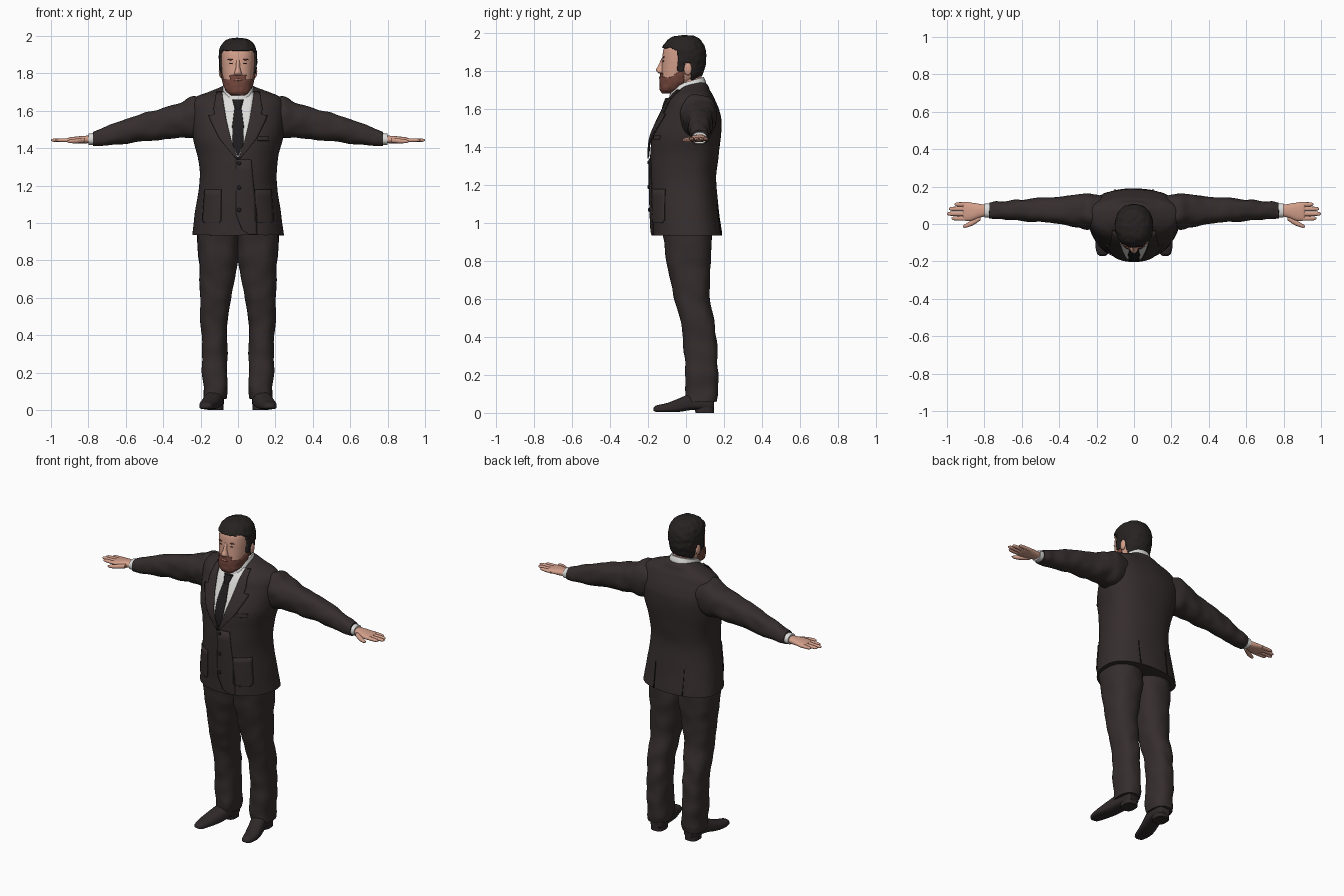
import bpy, bmesh, math
from mathutils import Vector, noise

cube = bpy.data.objects.get("Cube")
if cube:
    bpy.data.objects.remove(cube)


def material(name, rgb):
    m = bpy.data.materials.new(name)
    m.use_nodes = True
    m.diffuse_color = (*rgb, 1)
    m.node_tree.nodes["Principled BSDF"].inputs["Base Color"].default_value = (*rgb, 1)
    return m


SUIT = material("dark suit cloth", (.037, .027, .027))
TIE = material("black silk", (.014, .012, .013))
SHIRT = material("white shirt cloth", (.72, .72, .71))
SKIN = material("skin", (.66, .35, .26))
BEARD = material("brown beard", (.17, .062, .045))
HAIR = material("dark hair", (.02, .016, .016))
SHOE = material("dark leather", (.028, .021, .022))
LIPS = material("lips", (.42, .17, .13))


def finish(name, bm, mat, mirror=False, thick=0, offset=0):
    me = bpy.data.meshes.new(name)
    bm.to_mesh(me)
    bm.free()
    me.materials.append(mat)
    me.polygons.foreach_set("use_smooth", [True] * len(me.polygons))
    me.set_sharp_from_angle(angle=math.radians(50))
    ob = bpy.data.objects.new(name, me)
    bpy.context.scene.collection.objects.link(ob)
    if thick:
        mod = ob.modifiers.new("Thickness", "SOLIDIFY")
        mod.thickness, mod.offset = thick, offset
    if mirror:
        ob.modifiers.new("Mirror", "MIRROR")
    return ob


def smooth(rings, steps):
    """Hermite interpolation of cross-sections along their first value."""
    last = len(rings) - 1

    def slope(i, c):
        a, b = rings[max(i - 1, 0)], rings[min(i + 1, last)]
        return (b[c] - a[c]) / (b[0] - a[0])
    out = []
    for i in range(last):
        p, q = rings[i], rings[i + 1]
        h = q[0] - p[0]
        for j in range(steps):
            t = j / steps
            e = t * t * (3 - 2 * t)
            out.append([p[0] + h * t] + [
                p[c] * (1 - e) + q[c] * e + h * slope(i, c) * t * (1 - t) ** 2
                - h * slope(i + 1, c) * t * t * (1 - t) for c in range(1, 5)])
    return out + [list(rings[-1])]


def sym(rows):
    """Rows (z, half width, front, back) to full cross-sections."""
    return [(z, -w, w, f, b) for z, w, f, b in rows]


def loft(name, rings, mat, axis="z", n=2.3, k=.5, seg=32, steps=5, tilt=0,
         fold=0, freq=14, grow=0, keep=None, **kw):
    bm = bmesh.new()
    loops = []
    for s, u0, u1, v0, v1 in smooth(rings, steps):
        cu, cv, loop = (u0 + u1) / 2, v0 + k * (v1 - v0), []
        for i in range(seg):
            a = math.tau * i / seg
            x, y = (math.copysign(abs(w) ** (2 / n), w) for w in (math.cos(a), math.sin(a)))
            u = cu + x * (u1 - u0) / 2
            v = cv + y * (v1 - cv if y > 0 else cv - v0)
            loop.append(bm.verts.new({"x": (s, u, v), "y": (u, s, v), "z": (u, v, s + tilt * v)}[axis]))
        loops.append(loop)
    for a, b in zip(loops, loops[1:]):
        for i in range(seg):
            j = (i + 1) % seg
            bm.faces.new((a[i], a[j], b[j], b[i]))
    bm.faces.new(loops[0])
    bm.faces.new(loops[-1])
    bmesh.ops.recalc_face_normals(bm, faces=bm.faces[:])
    bm.normal_update()
    moves = [v.normal * (grow + fold * noise.noise(v.co * freq)) for v in bm.verts]
    for v, d in zip(bm.verts, moves):
        v.co += d
    if keep:
        drop = [f for f in bm.faces if not keep(*f.calc_center_median())]
        bmesh.ops.delete(bm, geom=drop, context="FACES")
    return finish(name, bm, mat, **kw)


def ball(name, at, size, mat, mirror=False):
    bm = bmesh.new()
    bmesh.ops.create_uvsphere(bm, u_segments=16, v_segments=10, radius=1)
    for v in bm.verts:
        v.co = Vector(at) + v.co * Vector(size)
    return finish(name, bm, mat, mirror)


# Jacket body
TN, TK = 2.25, .6
TORSO = sym([(.935, .245, -.18, .19), (1.05, .23, -.185, .175), (1.23, .206, -.19, .16),
             (1.35, .215, -.188, .172), (1.45, .24, -.18, .184), (1.55, .252, -.14, .186),
             (1.60, .252, -.115, .172), (1.64, .248, -.095, .155), (1.675, .225, -.068, .14),
             (1.70, .165, -.045, .125), (1.725, .10, -.025, .115), (1.74, .07, -.01, .10)])
loft("jacket_body", TORSO, SUIT, n=TN, k=TK, seg=64, fold=.003, freq=9)
DENSE = smooth(TORSO, 5)


def body_y(x, z, back):
    """Depth of the jacket surface at a given width and height."""
    for p, q in zip(DENSE, DENSE[1:]):
        if z <= q[0]:
            break
    t = min(max((z - p[0]) / (q[0] - p[0]), 0), 1)
    w, f, b = (p[c] + t * (q[c] - p[c]) for c in (2, 3, 4))
    c = f + TK * (b - f)
    return c + ((b if back else f) - c) * (1 - min(abs(x) / w, .98) ** TN) ** (1 / TN)


def panel(name, rows, lift, mat, back=False, mirror=False, thick=.004):
    """Thin plate following the jacket; rows are (z, x from, x to), rising."""
    bm = bmesh.new()
    grid, cols, sub = [], 8, 5
    for i, (p, q) in enumerate(zip(rows, rows[1:])):
        for j in range(sub + (i == len(rows) - 2)):
            z, a, b = (m + (o - m) * j / sub for m, o in zip(p, q))
            xs = [a + (b - a) * c / cols for c in range(cols + 1)]
            grid.append([bm.verts.new((x, body_y(x, z, back) + (lift if back else -lift), z)) for x in xs])
    for lo, hi in zip(grid, grid[1:]):
        for c in range(cols):
            f = [lo[c], lo[c + 1], hi[c + 1], hi[c]]
            bm.faces.new(f[::-1] if back else f)
    return finish(name, bm, mat, mirror, thick)


# Shirt front, tie and jacket details
panel("shirt_front", [(1.35, -.003, .003), (1.45, -.05, .05), (1.55, -.07, .07), (1.70, -.09, .09)], .006, SHIRT)
panel("tie", [(1.36, -.004, .004), (1.42, -.028, .028), (1.52, -.031, .031), (1.62, -.018, .018)], .011, TIE)
loft("tie_knot", sym([(1.60, .015, -.128, -.09), (1.63, .024, -.12, -.08), (1.66, .03, -.108, -.07)]), TIE, seg=16)
panel("lapels", [(1.34, .0, .008), (1.45, .038, .098), (1.55, .062, .148), (1.575, .066, .156),
                 (1.58, .067, .125), (1.61, .072, .13), (1.70, .086, .115)], .012, SUIT, mirror=True, thick=.007)
panel("front_overlap", [(.94, .06, .1), (.965, .02, .1), (1.05, -.012, .1), (1.34, -.012, .07)], .005, SUIT)
panel("patch_pockets", [(1.0, .10, .18), (1.015, .09, .19), (1.18, .09, .178)], .005, SUIT, mirror=True)
panel("breast_pocket", [(1.44, .105, .165), (1.462, .105, .165)], .006, SUIT)
panel("back_vents", [(.938, .098, .104), (1.1, .1, .102)], .004, TIE, back=True, mirror=True)
for i, z in enumerate((1.32, 1.19, 1.07)):
    ball(f"button_{i + 1}", (.006, body_y(0, z, False) - .009, z), (.011, .005, .011), TIE)

# Sleeves, cuffs and hands
loft("sleeves", [(.17, -.02, .15, 1.47, 1.66), (.24, -.03, .165, 1.455, 1.675), (.30, -.02, .16, 1.455, 1.65),
                 (.40, .0, .145, 1.45, 1.615), (.55, .015, .135, 1.432, 1.575), (.70, .024, .122, 1.415, 1.52),
                 (.775, .03, .115, 1.41, 1.49)], SUIT, "x", seg=40, steps=8, fold=.008, freq=15, mirror=True)
loft("shirt_cuffs", [(.75, .036, .109, 1.418, 1.483), (.80, .034, .109, 1.418, 1.478)], SHIRT, "x", mirror=True)
loft("palms", [(.78, .045, .10, 1.428, 1.468), (.83, .032, .108, 1.426, 1.466), (.87, .018, .114, 1.428, 1.462),
               (.905, .018, .116, 1.432, 1.457), (.915, .026, .11, 1.436, 1.452)], SKIN, "x", mirror=True)
for name, y, tip in (("index", .03, .975), ("middle", .055, 1.0), ("ring", .081, .99), ("little", .105, .96)):
    loft(name + "_fingers", [(x, y - r, y + r, 1.443 - .8 * r, 1.443 + .8 * r) for x, r in
                             ((.88, .013), (tip - .03, .0115), (tip - .008, .009), (tip, .003))],
         SKIN, "x", seg=12, mirror=True)
loft("thumbs", [(.82, .02, .05, 1.43, 1.455), (.86, -.006, .026, 1.426, 1.452), (.90, -.02, .001, 1.428, 1.446),
                (.915, -.018, -.008, 1.433, 1.441)], SKIN, "x", seg=14, mirror=True)

# Trousers and shoes
loft("trouser_legs", [(.06, .062, .183, .0, .163), (.10, .056, .186, -.003, .168), (.25, .058, .19, -.005, .168),
                      (.40, .06, .195, -.015, .16), (.50, .05, .198, -.035, .145), (.60, .033, .2, -.06, .125),
                      (.75, .008, .208, -.092, .128), (.83, -.004, .213, -.108, .133), (1.0, -.01, .215, -.13, .14)],
     SUIT, n=2.5, seg=40, steps=8, fold=.008, freq=12, mirror=True)
loft("shoes", [(-.172, .155, .18, .012, .025), (-.16, .14, .197, .006, .038), (-.10, .118, .207, .004, .052),
               (-.04, .098, .197, .005, .075), (.02, .08, .18, .014, .10), (.08, .075, .167, .016, .11),
               (.13, .077, .16, .014, .11), (.147, .09, .148, .02, .10)], SHOE, "y", n=2.6, k=.3, mirror=True)
loft("shoe_heels", [(0, .078, .162, .05, .147), (.03, .078, .162, .045, .147)], SHOE, n=2.8, steps=1, mirror=True)

# Neck and collar
loft("neck", sym([(1.66, .07, -.06, .085), (1.72, .066, -.062, .082), (1.82, .066, -.055, .08)]), SKIN)
loft("shirt_collar", sym([(1.665, .095, -.092, .105), (1.71, .086, -.084, .105), (1.742, .076, -.07, .094)]),
     SHIRT, tilt=.3)

# Head, with hair and beard as shells over it
HEAD = sym([(1.69, .035, -.125, -.075), (1.705, .055, -.132, -.04), (1.74, .072, -.133, .03),
            (1.78, .082, -.13, .072), (1.83, .088, -.127, .092), (1.88, .091, -.124, .097),
            (1.92, .089, -.116, .09), (1.955, .074, -.092, .07), (1.975, .045, -.055, .04), (1.98, .01, -.015, .0)])


def hair_area(x, y, z):
    if y < -.045:
        return z > 1.925 - .5 * max(y + .08, 0)
    if y < -.008:
        return z > 1.80
    return z > (1.845 if y < .03 else 1.755)


def beard_area(x, y, z):
    moustache = abs(x) < .042 and y < -.08 and z < 1.79
    return y < -.012 and (moustache or z < 1.768 + max(0, y + .08) * .6)


loft("head", HEAD, SKIN, seg=64, steps=6)
loft("hair", HEAD, HAIR, seg=96, steps=10, grow=.01, fold=.004, freq=40, keep=hair_area, thick=.014, offset=-1)
loft("beard", HEAD, BEARD, seg=96, steps=10, grow=.007, fold=.003, freq=45, keep=beard_area, thick=.012, offset=-1)
loft("nose", sym([(1.788, .014, -.142, -.11), (1.795, .021, -.152, -.11), (1.806, .019, -.158, -.11),
                  (1.83, .012, -.146, -.11), (1.872, .009, -.127, -.11)]), SKIN, seg=20, n=2)
ball("mouth", (0, -.137, 1.766), (.022, .006, .006), LIPS)
ball("eyes", (.035, -.118, 1.853), (.011, .005, .004), HAIR, True)
ball("eyebrows", (.036, -.117, 1.874), (.02, .006, .004), BEARD, True)
ball("ears", (.092, .01, 1.812), (.011, .021, .034), SKIN, True)
